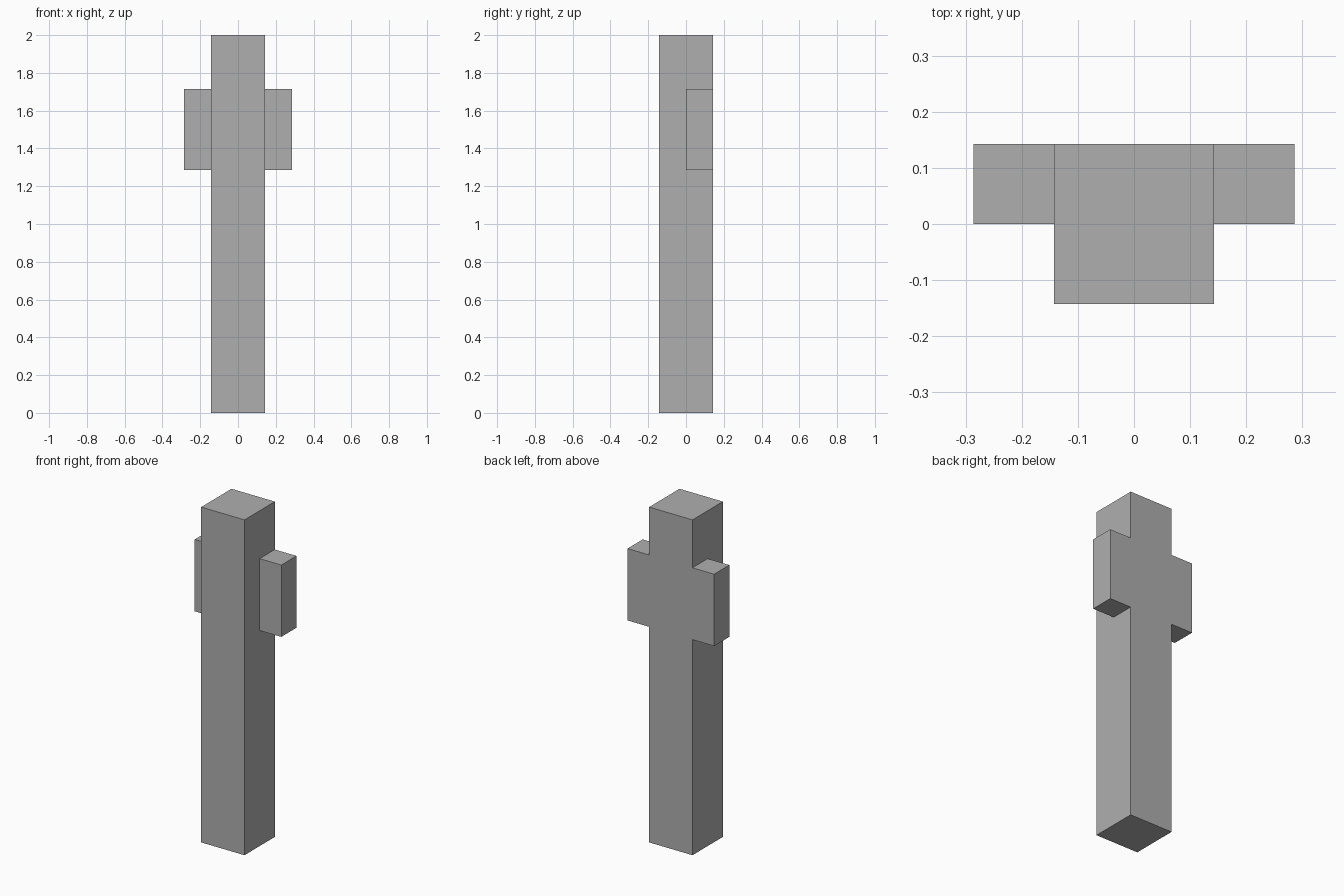
import bpy

cube = bpy.data.objects.get("Cube")
if cube:
    bpy.data.objects.remove(cube, do_unlink=True)

U = 2 / 14  # the post is fourteen units tall

# Single plain grey
grey = bpy.data.materials.new("plain_grey")
grey.use_nodes = True
colour = (0.43, 0.43, 0.43, 1)
grey.diffuse_color = colour
grey.node_tree.nodes["Principled BSDF"].inputs["Base Color"].default_value = colour


def box(name, low, high):
    """Flat-shaded box between two corners given in units."""
    centre = [(a + b) / 2 * U for a, b in zip(low, high)]
    bpy.ops.mesh.primitive_cube_add(size=1, location=centre)
    obj = bpy.context.object
    obj.name = name
    obj.scale = [(b - a) * U for a, b in zip(low, high)]
    bpy.ops.object.transform_apply(location=False, rotation=False, scale=True)
    obj.data.materials.append(grey)
    return obj


# Tall square post
box("post", (-1, -1, 0), (1, 1, 14))

# Side blocks, flush with the back of the post
for name, x in (("right_block", -2), ("left_block", 1)):
    box(name, (x, 0, 9), (x + 1, 1, 12))
